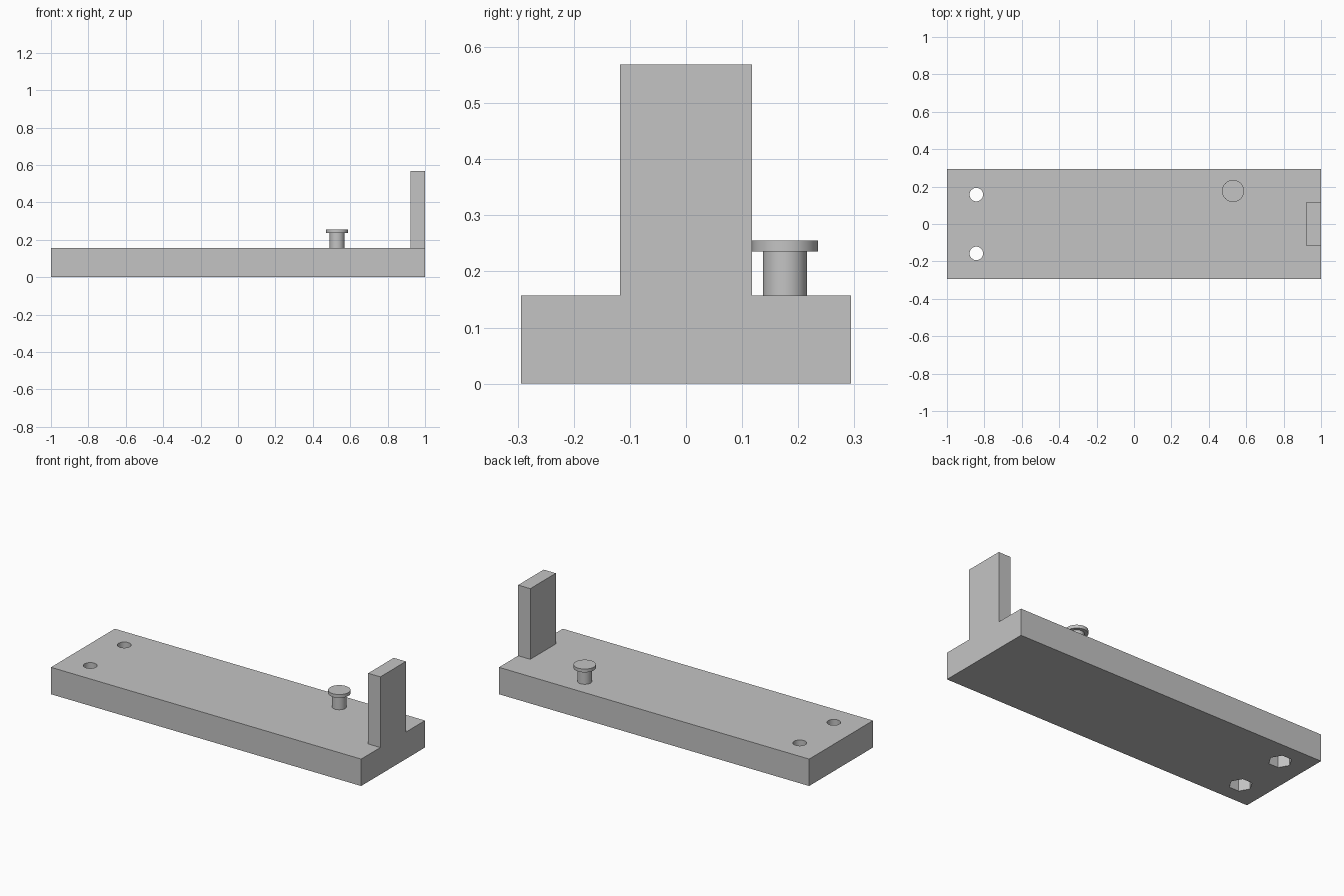
import bpy
import math

cube = bpy.data.objects.get("Cube")
if cube:
    bpy.data.objects.remove(cube, do_unlink=True)

MM = 2 / 51  # the plate is 51 small units long

grey = bpy.data.materials.new("plain grey")
grey.use_nodes = True
colour = (0.55, 0.55, 0.55, 1)
grey.diffuse_color = colour
grey.node_tree.nodes["Principled BSDF"].inputs["Base Color"].default_value = colour


def finish(name):
    ob = bpy.context.object
    ob.name = name
    ob.data.materials.append(grey)
    return ob


def box(name, low, high):
    centre = [(a + b) / 2 * MM for a, b in zip(low, high)]
    bpy.ops.mesh.primitive_cube_add(size=1, location=centre)
    ob = finish(name)
    ob.scale = [(b - a) * MM for a, b in zip(low, high)]
    bpy.ops.object.transform_apply(location=False, rotation=False, scale=True)
    return ob


def cylinder(name, x, y, z0, z1, radius, sides=48, turn=0):
    bpy.ops.mesh.primitive_cylinder_add(
        vertices=sides, radius=radius * MM, depth=(z1 - z0) * MM,
        location=(x * MM, y * MM, (z0 + z1) / 2 * MM), rotation=(0, 0, turn))
    return finish(name)


def combine(target, tool, operation):
    mod = target.modifiers.new(tool.name, 'BOOLEAN')
    mod.operation = operation
    mod.solver = 'EXACT'
    mod.object = tool
    bpy.context.view_layer.objects.active = target
    bpy.ops.object.modifier_apply(modifier=mod.name)
    bpy.data.objects.remove(tool, do_unlink=True)


def smooth(ob):
    bpy.ops.object.select_all(action='DESELECT')
    ob.select_set(True)
    bpy.context.view_layer.objects.active = ob
    bpy.ops.object.shade_smooth_by_angle(angle=math.radians(30))


# Base plate with the upright end stop fused flush to its end
plate = box("base_plate", (-25.5, -7.5, 0), (25.5, 7.5, 4))
combine(plate, box("end_stop", (23.5, -3, 2), (25.5, 3, 14.5)), 'UNION')

# Two screw holes with hexagonal nut pockets underneath
for side in (-1, 1):
    hole = cylinder("hole_cutter", -21.5, 4 * side, -1, 5, 0.92)
    combine(plate, hole, 'DIFFERENCE')
    pocket = cylinder("pocket_cutter", -21.5, 4 * side, -1, 2, 1.58, 6, math.pi / 6)
    combine(plate, pocket, 'DIFFERENCE')
smooth(plate)

# Mushroom-headed peg
peg = cylinder("peg_shaft", 13.5, 4.5, 3.9, 6.1, 1)
combine(peg, cylinder("peg_head", 13.5, 4.5, 6, 6.5, 1.5), 'UNION')
peg.name = "peg"
smooth(peg)
